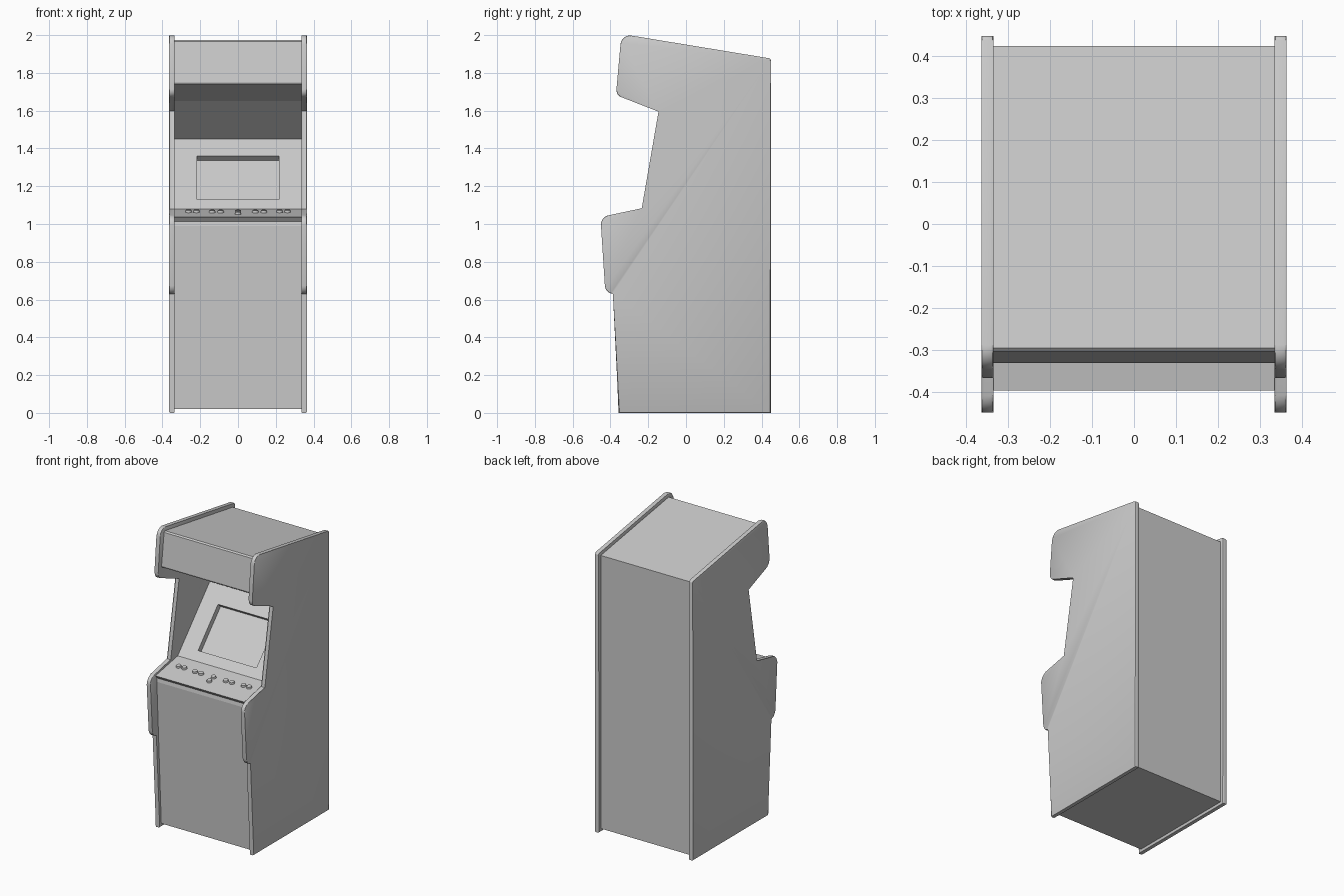
import bpy, bmesh, math
from mathutils import Vector

if "Cube" in bpy.data.objects:
    bpy.data.objects.remove(bpy.data.objects["Cube"])

grey = bpy.data.materials.new("light_grey")
grey.diffuse_color = (0.6, 0.6, 0.6, 1)
grey.use_nodes = True
grey.node_tree.nodes["Principled BSDF"].inputs["Base Color"].default_value = grey.diffuse_color


def finish(name, bm, smooth=True):
    bmesh.ops.recalc_face_normals(bm, faces=bm.faces[:])
    me = bpy.data.meshes.new(name)
    bm.to_mesh(me)
    bm.free()
    ob = bpy.data.objects.new(name, me)
    bpy.context.collection.objects.link(ob)
    me.materials.append(grey)
    if smooth:
        bpy.ops.object.select_all(action='DESELECT')
        ob.select_set(True)
        bpy.context.view_layer.objects.active = ob
        bpy.ops.object.shade_smooth_by_angle(angle=math.radians(35))
    return ob


def fillet(points, steps=6):
    """Round each (y, z, radius) corner of a closed outline."""
    out, n = [], len(points)
    for i, (y, z, r) in enumerate(points):
        p = Vector((y, z))
        if r == 0:
            out.append(p)
            continue
        a = (Vector(points[i - 1][:2]) - p).normalized()
        b = (Vector(points[(i + 1) % n][:2]) - p).normalized()
        half = a.angle(b) / 2
        c = p + (a + b).normalized() * (r / math.sin(half))
        s = p + a * (r / math.tan(half)) - c
        e = p + b * (r / math.tan(half)) - c
        for k in range(steps + 1):
            t = k / steps
            out.append(c + (s * (1 - t) + e * t).normalized() * r)
    return out


def prism(bm, outline, x0, x1):
    """Extrude a (y, z) outline along x; returns both vertex rings and side faces."""
    lo = [bm.verts.new((x0, y, z)) for y, z in outline]
    hi = [bm.verts.new((x1, y, z)) for y, z in outline]
    caps = [bm.faces.new(lo), bm.faces.new(hi[::-1])]
    n = len(lo)
    sides = [bm.faces.new((lo[i], hi[i], hi[(i + 1) % n], lo[(i + 1) % n])) for i in range(n)]
    return lo, hi, sides, caps


# Side panels with rounded edge trim
side = fillet([
    (0.449, 0, 0), (0.449, 1.876, 0.012), (-0.342, 2.006, 0.05), (-0.371, 1.682, 0.04),
    (-0.14, 1.598, 0), (-0.23, 1.079, 0), (-0.453, 1.038, 0.05), (-0.427, 0.634, 0.045),
    (-0.382, 0.63, 0), (-0.357, 0, 0)])
for name, s in (("right_side_panel", 1), ("left_side_panel", -1)):
    bm = bmesh.new()
    _, _, _, caps = prism(bm, side, s * 0.336, s * 0.364)
    rim = list({e for f in caps for e in f.edges})
    bmesh.ops.bevel(bm, geom=rim, offset=0.005, segments=2, profile=0.5, affect='EDGES')
    finish(name, bm)

# Cabinet body between the panels
BEZEL = ((-0.16, 1.08), (0.18, 1.45))
CONTROL = ((-0.16, 1.08), (-0.397, 1.036))
body = [
    (0.425, 0.02), (0.425, 1.856),                    # back
    (-0.296, 1.973), (-0.305, 1.965),                 # roof and sign top
    (-0.332, 1.75), (-0.328, 1.74),                   # sign bottom
    (-0.05, 1.65), BEZEL[1], BEZEL[0], CONTROL[1],    # underside, recess, screen, controls
    (-0.378, 1.014), (-0.382, 0.99), (-0.335, 0.02)]  # lip and front door
bm = bmesh.new()
lo, hi, sides, _ = prism(bm, body, -0.337, 0.337)
k = body.index(BEZEL[1])
bmesh.ops.delete(bm, geom=[sides[k]], context='FACES_ONLY')

# Screen bezel frame and recessed screen
a, b = Vector(BEZEL[0]), Vector(BEZEL[1])
d = b - a
inward = Vector((d.y, -d.x)).normalized() * 0.037


def rectangle(push):
    verts = []
    for x, z in ((-0.217, 1.13), (0.217, 1.13), (0.217, 1.36), (-0.217, 1.36)):
        p = a + d * ((z - a.y) / d.y) + inward * push
        verts.append(bm.verts.new((x, p.x, p.y)))
    return verts


rings = [[lo[k + 1], hi[k + 1], hi[k], lo[k]], rectangle(0), rectangle(1)]
for r, q in zip(rings, rings[1:]):
    for i in range(4):
        j = (i + 1) % 4
        bm.faces.new((r[i], r[j], q[j], q[i]))
bm.faces.new(rings[2])
finish("cabinet_body", bm, smooth=False)

# Control panel buttons
slope = (CONTROL[0][1] - CONTROL[1][1]) / (CONTROL[0][0] - CONTROL[1][0])
tilt = math.atan(slope)
spots = [(0, -0.26), (0, -0.305)]
for s in (-1, 1):
    spots += [(s * 0.22, -0.255), (s * 0.262, -0.255), (s * 0.092, -0.26), (s * 0.137, -0.26)]
for i, (x, y) in enumerate(spots):
    bm = bmesh.new()
    bmesh.ops.create_cone(bm, cap_ends=True, segments=20, radius1=0.018, radius2=0.015, depth=0.016)
    ob = finish(f"button_{i + 1}", bm)
    ob.location = (x, y, CONTROL[0][1] + slope * (y - CONTROL[0][0]) + 0.004)
    ob.rotation_euler.x = tilt
